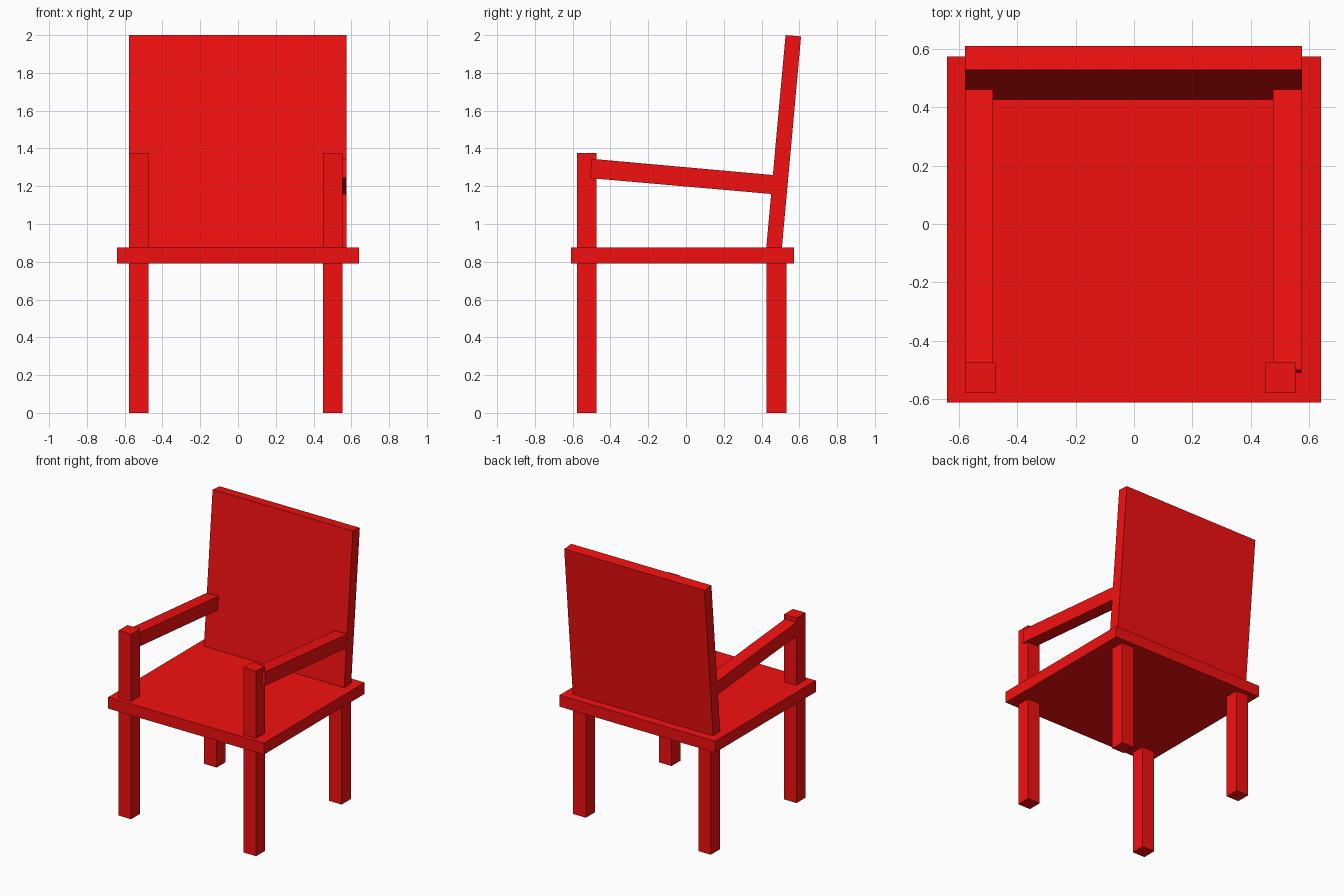
import bpy
import bmesh

if "Cube" in bpy.data.objects:
    bpy.data.objects.remove(bpy.data.objects["Cube"])

red = bpy.data.materials.new("red_paint")
red.diffuse_color = (0.9, 0.005, 0.005, 1)
red.use_nodes = True
red.node_tree.nodes["Principled BSDF"].inputs["Base Color"].default_value = red.diffuse_color


def prism(name, x0, x1, profile):
    """Extrude a side (y, z) profile from x0 to x1."""
    bm = bmesh.new()
    face = bm.faces.new([bm.verts.new((x0, y, z)) for y, z in profile])
    ext = bmesh.ops.extrude_face_region(bm, geom=[face])
    verts = [g for g in ext["geom"] if isinstance(g, bmesh.types.BMVert)]
    bmesh.ops.translate(bm, vec=(x1 - x0, 0, 0), verts=verts)
    bmesh.ops.recalc_face_normals(bm, faces=bm.faces)
    mesh = bpy.data.meshes.new(name)
    bm.to_mesh(mesh)
    bm.free()
    mesh.materials.append(red)
    obj = bpy.data.objects.new(name, mesh)
    bpy.context.collection.objects.link(obj)
    return obj


def box(name, x0, x1, y0, y1, z0, z1):
    return prism(name, x0, x1, [(y0, z0), (y1, z0), (y1, z1), (y0, z1)])


# Seat slab
box("seat", -0.64, 0.64, -0.61, 0.572, 0.79, 0.875)

# Legs: the front pair runs up through the seat to carry the armrests
for side, x0, x1 in (("left", -0.578, -0.474), ("right", 0.45, 0.554)):
    box(f"front_leg_{side}", x0, x1, -0.578, -0.473, 0, 1.375)
    box(f"back_leg_{side}", x0, x1, 0.427, 0.533, 0, 0.80)

# Backrest, leaning back about five degrees
prism("backrest", -0.578, 0.575,
      [(0.421, 0.83), (0.503, 0.823), (0.609, 1.993), (0.527, 2.0)])

# Armrests, sloping down into the backrest
for side, x0, x1 in (("left", -0.577, -0.482), ("right", 0.475, 0.574)):
    prism(f"armrest_{side}", x0, x1,
          [(-0.508, 1.243), (0.475, 1.157), (0.484, 1.257), (-0.499, 1.345)])
